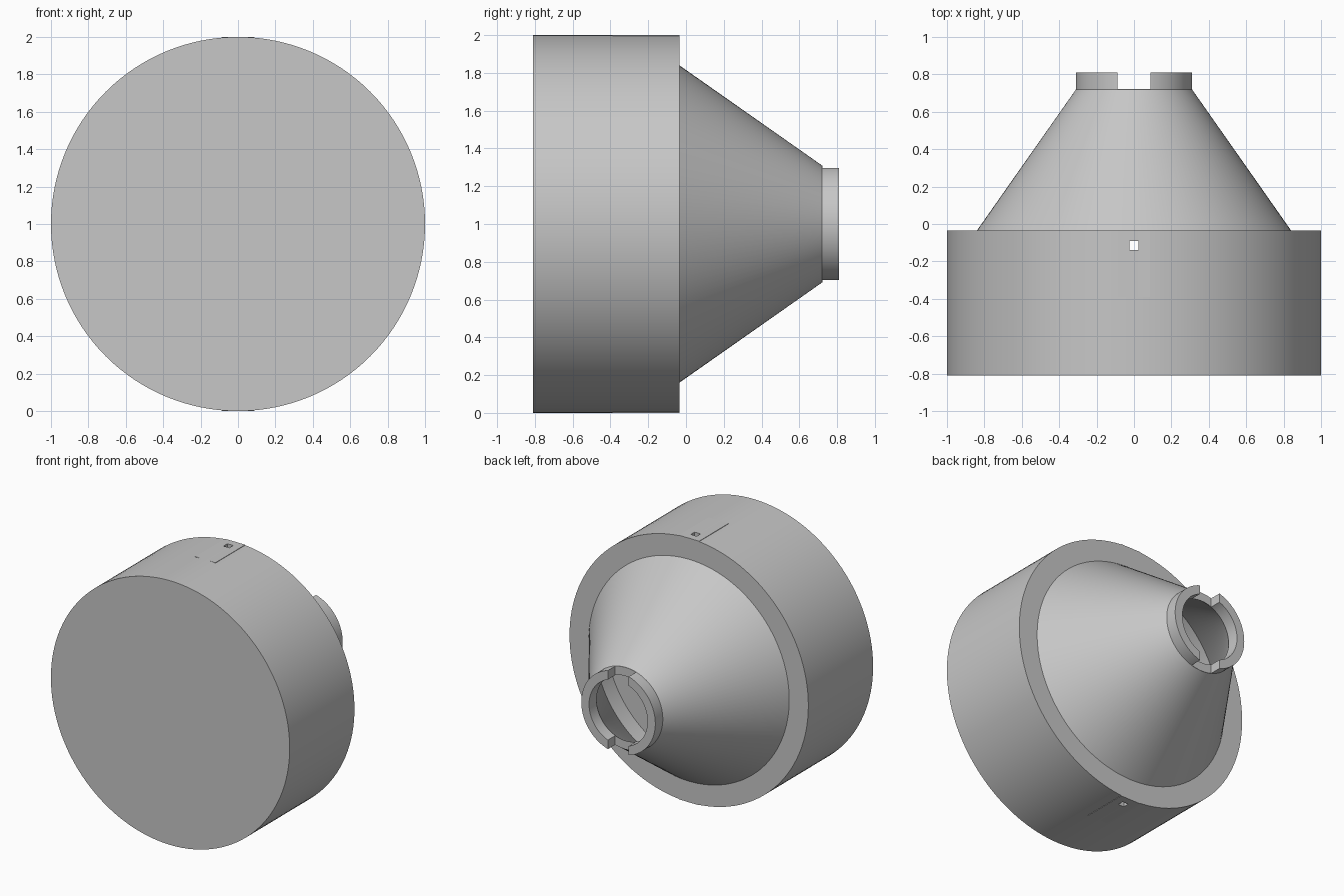
import bpy, bmesh
from math import pi, radians
from mathutils import Matrix, Vector

cube = bpy.data.objects.get("Cube")
if cube:
    bpy.data.objects.remove(cube, do_unlink=True)

grey = bpy.data.materials.new("plain grey")
grey.use_nodes = True
grey.diffuse_color = (0.57, 0.57, 0.57, 1)
grey.node_tree.nodes["Principled BSDF"].inputs["Base Color"].default_value = grey.diffuse_color


def add_object(name, bm):
    mesh = bpy.data.meshes.new(name)
    bmesh.ops.recalc_face_normals(bm, faces=bm.faces[:])
    bm.to_mesh(mesh)
    bm.free()
    mesh.materials.append(grey)
    obj = bpy.data.objects.new(name, mesh)
    bpy.context.collection.objects.link(obj)
    return obj


def lathe(name, profile, steps=128):
    """Revolve (radius, y) points around the horizontal axis at z = 1."""
    bm = bmesh.new()
    verts = [bm.verts.new((r, y, 1)) for r, y in profile]
    edges = [bm.edges.new(pair) for pair in zip(verts, verts[1:])]
    bmesh.ops.spin(bm, geom=verts + edges, cent=(0, 0, 1), axis=(0, 1, 0),
                   angle=2 * pi, steps=steps)
    bmesh.ops.remove_doubles(bm, verts=bm.verts[:], dist=1e-4)
    return add_object(name, bm)


def box(name, low, high):
    low, high = Vector(low), Vector(high)
    bm = bmesh.new()
    bmesh.ops.create_cube(bm, size=1, matrix=Matrix.Translation((low + high) / 2)
                          @ Matrix.Diagonal((high - low).to_4d()))
    return add_object(name, bm)


def cut(target, cutter):
    mod = target.modifiers.new("cut", "BOOLEAN")
    mod.operation, mod.solver, mod.object = "DIFFERENCE", "EXACT", cutter
    bpy.context.view_layer.update()
    bpy.ops.object.select_all(action="DESELECT")
    bpy.context.view_layer.objects.active = target
    target.select_set(True)
    bpy.ops.object.modifier_apply(modifier=mod.name)


# Drum, hollow cone and notched neck in one turned profile
body = lathe("drum_and_funnel", [
    (0, -0.81), (1, -0.81), (1, -0.035), (0.84, -0.035),
    (0.31, 0.72), (0.31, 0.81), (0.245, 0.81), (0.245, 0.72),
    (0.79, -0.035), (0.79, -0.17), (0, -0.17)])

# Flush latch tabs at the top and bottom of the drum
tabs = [box("top_latch_tab", (-0.085, -0.39, 1.9), (0.085, -0.035, 1.9995)),
        box("bottom_latch_tab", (-0.085, -0.39, 0.0005), (0.085, -0.035, 0.1))]

# Slots across the neck, and the pin hole right through the drum
slot = box("neck_slot_cutter", (-0.087, 0.722, 0.5), (0.087, 0.9, 1.5))
pin = box("pin_hole_cutter", (-0.025, -0.138, -0.5), (0.025, -0.092, 2.5))
cut(body, slot)
for part in [body] + tabs:
    cut(part, pin)
for cutter in (slot, pin):
    bpy.data.objects.remove(cutter, do_unlink=True)

# Smooth round walls with crisp rims
bpy.ops.object.select_all(action="DESELECT")
bpy.context.view_layer.objects.active = body
body.select_set(True)
bpy.ops.object.shade_smooth_by_angle(angle=radians(25))
